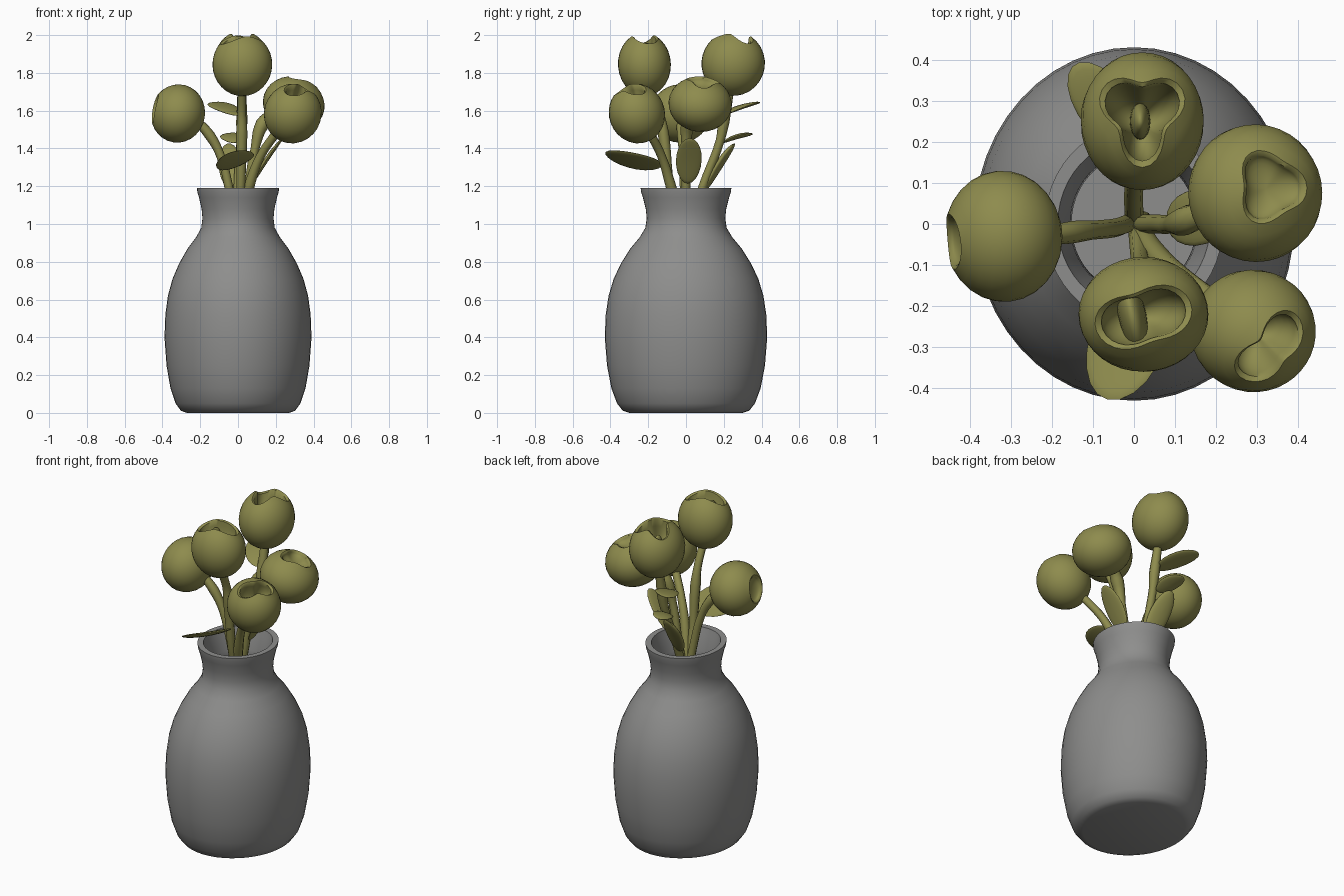
import bpy, bmesh, math
from mathutils import Vector, Matrix

if "Cube" in bpy.data.objects:
    bpy.data.objects.remove(bpy.data.objects["Cube"])


def material(name, rgb):
    m = bpy.data.materials.new(name)
    m.diffuse_color = (*rgb, 1)
    m.use_nodes = True
    m.node_tree.nodes["Principled BSDF"].inputs["Base Color"].default_value = m.diffuse_color
    return m


GREY = material("grey ceramic", (0.27, 0.27, 0.265))
OLIVE = material("olive green", (0.27, 0.26, 0.075))


def finish(name, bm, mat, angle=40):
    bmesh.ops.recalc_face_normals(bm, faces=bm.faces)
    me = bpy.data.meshes.new(name)
    bm.to_mesh(me)
    bm.free()
    me.materials.append(mat)
    ob = bpy.data.objects.new(name, me)
    bpy.context.collection.objects.link(ob)
    bpy.ops.object.select_all(action='DESELECT')
    ob.select_set(True)
    bpy.context.view_layer.objects.active = ob
    bpy.ops.object.shade_smooth_by_angle(angle=math.radians(angle))
    return ob


def skin_rings(bm, rings, start, end):
    """Bridge rings of points into a surface closed by two pole points."""
    loops = [[bm.verts.new(p) for p in r] for r in rings]
    n = len(loops[0])
    a, b = bm.verts.new(start), bm.verts.new(end)
    for i in range(n):
        j = (i + 1) % n
        bm.faces.new((a, loops[0][j], loops[0][i]))
        bm.faces.new((b, loops[-1][i], loops[-1][j]))
        for p, q in zip(loops, loops[1:]):
            bm.faces.new((p[i], p[j], q[j], q[i]))


# Vase: hollow lathe, slightly narrower in x
profile = [(.30, 0), (.335, .012), (.365, .05), (.395, .13), (.418, .25), (.43, .40),
           (.425, .52), (.41, .62), (.383, .71), (.345, .79), (.295, .87), (.245, .93),
           (.215, .98), (.208, 1.03), (.213, 1.08), (.228, 1.14), (.238, 1.17), (.24, 1.19),
           (.205, 1.19), (.195, 1.15), (.172, 1.06), (.168, 1.0), (.205, .93), (.30, .80),
           (.37, .65), (.39, .40), (.355, .13), (.29, .05)]
bm = bmesh.new()
N = 48
skin_rings(bm, [[(r * .905 * math.cos(2 * math.pi * i / N), r * math.sin(2 * math.pi * i / N), z)
                 for i in range(N)] for r, z in profile], (0, 0, 0), (0, 0, .05))
finish("vase", bm, GREY)


def bloom(name, centre, axis, radii, opening, amp, lobes, phase, depth):
    """Round flower cup; the rim's polar angle waves to form petals."""
    n, rings = 36, []
    rx, ry, rz = radii

    def rim(f):
        return math.radians(opening + amp * math.cos(lobes * (f - math.radians(phase))))

    def point(f, s, z):
        return Vector((rx * s * math.cos(f), ry * s * math.sin(f), z))

    angles = [2 * math.pi * i / n for i in range(n)]
    for k in range(1, 13):                      # outside, bottom to rim
        ring = []
        for f in angles:
            t = math.pi - (math.pi - rim(f)) * k / 12
            ring.append(point(f, math.sin(t), rz * math.cos(t)))
        rings.append(ring)
    low = rz * math.cos(math.radians(opening)) - depth
    for k in range(7):                          # inside bowl
        u = k / 7 * math.pi / 2
        ring = []
        for f in angles:
            t = rim(f)
            top = rz * math.cos(t) - .005
            ring.append(point(f, math.sin(t) * .87 * math.cos(u), top + (low - top) * math.sin(u)))
        rings.append(ring)
    bm = bmesh.new()
    skin_rings(bm, rings, (0, 0, -rz), (0, 0, low))
    rot = Vector((0, 0, 1)).rotation_difference(Vector(axis)).to_matrix().to_4x4()
    bm.transform(Matrix.Translation(centre) @ rot)
    finish(name, bm, OLIVE, 50)


# Five blooms
bloom("back_bloom", (.02, .25, 1.85), (0, .12, 1), (.15, .168, .172), 38, 11, 3, 30, .19)
bloom("front_bloom", (.023, -.22, 1.845), (0, -.05, 1), (.158, .14, .168), 38, 12, 2, 20, .13)
bloom("left_bloom", (-.318, -.03, 1.585), (-1, -.1, .2), (.155, .16, .143), 28, 3, 2, 0, .03)
bloom("right_bloom", (.295, .075, 1.635), (.3, .12, .95), (.165, .168, .145), 30, 5, 3, 0, .04)
bloom("front_right_bloom", (.29, -.26, 1.585), (.3, -.3, .9), (.152, .148, .16), 30, 13, 2, 50, .12)


def ellipsoid(name, centre, x_axis, y_axis, half_thick, bend=0):
    """Ellipsoid with given half axes; bend droops both ends."""
    x, y = Vector(x_axis), Vector(y_axis)
    nrm = x.cross(y).normalized()
    if nrm.z < 0:
        nrm = -nrm
    bm = bmesh.new()
    bmesh.ops.create_uvsphere(bm, u_segments=20, v_segments=12, radius=1)
    for v in bm.verts:
        p = v.co.copy()
        v.co = Vector(centre) + x * p.x + y * p.y + nrm * (half_thick * p.z - bend * p.x ** 2)
    finish(name, bm, OLIVE, 60)


# Flower centres
ellipsoid("back_pistil", (.015, .25, 1.81), (.025, 0, 0), (0, .045, 0), .12)
ellipsoid("front_inner_petal", (-.005, -.22, 1.85), (.035, 0, 0), (-.02, .10, 0), .11)


def leaf(name, base, tip, half_width, bend=.01, thick=.012):
    b, t = Vector(base), Vector(tip)
    ellipsoid(name, (b + t) / 2, (t - b) / 2, half_width, thick, bend)


# Leaves
leaf("front_leaf", (.03, -.13, 1.31), (-.06, -.43, 1.36), (.09, -.02, .045), -.01)
leaf("back_leaf", (.01, .19, 1.585), (-.15, .38, 1.65), (.045, .05, .012))
leaf("low_back_leaf", (-.01, .19, 1.44), (-.06, .35, 1.485), (.055, .01, .008))
leaf("right_leaf", (.07, .01, 1.22), (.23, .02, 1.46), (0, .068, 0))
leaf("upright_back_leaf", (-.02, .09, 1.18), (-.06, .25, 1.43), (.06, .0, .02), .01, .02)


def stem(name, pts):
    cu = bpy.data.curves.new(name, 'CURVE')
    cu.dimensions = '3D'
    cu.bevel_depth = .023
    cu.bevel_resolution = 2
    cu.resolution_u = 5
    cu.use_fill_caps = True
    sp = cu.splines.new('BEZIER')
    sp.bezier_points.add(len(pts) - 1)
    for bp, p in zip(sp.bezier_points, pts):
        bp.co = p[:3]
        bp.radius = p[3] if len(p) > 3 else 1
        bp.handle_left_type = bp.handle_right_type = 'AUTO'
    ob = bpy.data.objects.new(name, cu)
    bpy.context.collection.objects.link(ob)
    bpy.ops.object.select_all(action='DESELECT')
    ob.select_set(True)
    bpy.context.view_layer.objects.active = ob
    bpy.ops.object.convert(target='MESH')
    ob = bpy.context.object
    ob.data.materials.clear()
    ob.data.materials.append(OLIVE)
    bpy.ops.object.shade_smooth_by_angle(angle=math.radians(50))


# Stems, gathered at the middle of the neck
stem("back_stem", [(0, .02, .6), (0, .025, .98), (0, .09, 1.2), (.015, .18, 1.44), (.02, .2, 1.54, 1.3), (.02, .23, 1.70)])
stem("front_stem", [(.01, -.02, .6), (.01, -.03, .98), (.015, -.085, 1.2), (.02, -.12, 1.48, 1.3), (.02, -.14, 1.58), (.02, -.2, 1.72)])
stem("left_stem", [(-.02, 0, .6), (-.02, 0, .98), (-.05, -.01, 1.2), (-.1, -.015, 1.38), (-.15, -.02, 1.47, 1.2), (-.22, -.03, 1.55)])
stem("right_stem", [(.02, .01, .6), (.02, 0, .98), (.055, 0, 1.2), (.09, .0, 1.4), (.13, .01, 1.53, 1.6), (.2, .04, 1.6)])
stem("front_right_stem", [(.02, -.02, .6), (.02, -.02, .98), (.06, -.08, 1.2, 1.2), (.12, -.13, 1.36), (.2, -.19, 1.48)])
